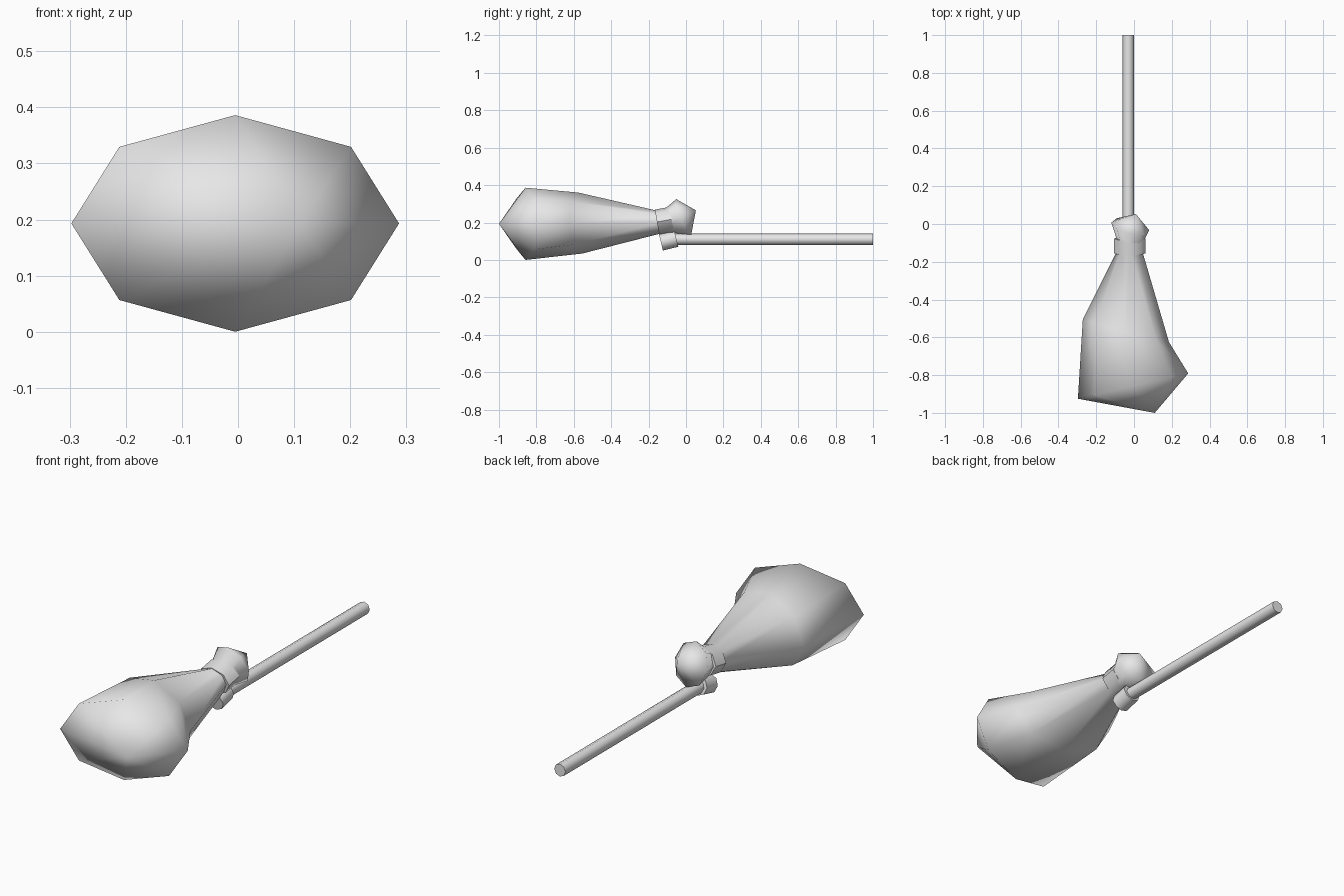
import bpy, bmesh, math
from mathutils import Vector

cube = bpy.data.objects.get("Cube")
if cube:
    bpy.data.objects.remove(cube, do_unlink=True)

SIDES = 8
GREY = (0.8, 0.8, 0.8, 1)
grey = bpy.data.materials.new("plain grey")
grey.use_nodes = True
grey.diffuse_color = GREY
grey.node_tree.nodes["Principled BSDF"].inputs["Base Color"].default_value = GREY


def loft(name, rings, tips=None, sharp=None):
    """Skin rings of (centre, side vector, up vector); close with points or flat caps."""
    bm = bmesh.new()
    loops = []
    for centre, side, up in rings:
        c, s, u = Vector(centre), Vector(side), Vector(up)
        angles = [math.tau * i / SIDES for i in range(SIDES)]
        loops.append([bm.verts.new(c + s * math.cos(a) + u * math.sin(a)) for a in angles])
    for a, b in zip(loops, loops[1:]):
        for i in range(SIDES):
            j = (i + 1) % SIDES
            bm.faces.new((a[i], a[j], b[j], b[i]))
    for k, loop in enumerate((loops[0], loops[-1])):
        if tips:
            tip = bm.verts.new(tips[k])
            for i in range(SIDES):
                bm.faces.new((loop[i], loop[(i + 1) % SIDES], tip))
        else:
            bm.faces.new(loop)
    bmesh.ops.recalc_face_normals(bm, faces=bm.faces)
    mesh = bpy.data.meshes.new(name)
    bm.to_mesh(mesh)
    bm.free()
    mesh.materials.append(grey)
    obj = bpy.data.objects.new(name, mesh)
    bpy.context.collection.objects.link(obj)
    bpy.ops.object.select_all(action="DESELECT")
    obj.select_set(True)
    bpy.context.view_layer.objects.active = obj
    if sharp:
        bpy.ops.object.shade_smooth_by_angle(angle=math.radians(sharp))
    else:
        bpy.ops.object.shade_smooth()
    return obj


def tube(name, start, end, rx, rz):
    """Flat-capped tube whose rings stand square to its axis."""
    a, b = Vector(start), Vector(end)
    side = Vector((1, 0, 0))
    up = side.cross((b - a).normalized())
    return loft(name, [(p, side * rx, up * rz) for p in (a, b)], sharp=50)


# Bulging body, pinched neck and knob in one skin
loft("body", [
    ((-0.005, -0.858, 0.193), (0.292, 0.067, 0), (-0.0, 0, 0.193)),
    ((-0.043, -0.565, 0.197), (0.228, -0.06, 0), (0, -0.01, 0.163)),
    ((-0.021, -0.12, 0.203), (0.058, 0, 0), (0, -0.012, 0.055)),
    ((-0.02, -0.012, 0.23), (0.1, -0.02, 0), (0, -0.04, 0.095)),
], tips=((0.11, -1, 0.193), (0.01, 0.053, 0.265)))

# Band around the neck
tube("neck_band", (-0.022, -0.155, 0.203), (-0.022, -0.077, 0.217), 0.083, 0.067)

# Socket under the band and the long straight handle
tube("handle_socket", (-0.03, -0.134, 0.094), (-0.03, -0.052, 0.114), 0.045, 0.045)
tube("handle", (-0.03, -0.08, 0.11), (-0.03, 1, 0.11), 0.03, 0.03)
